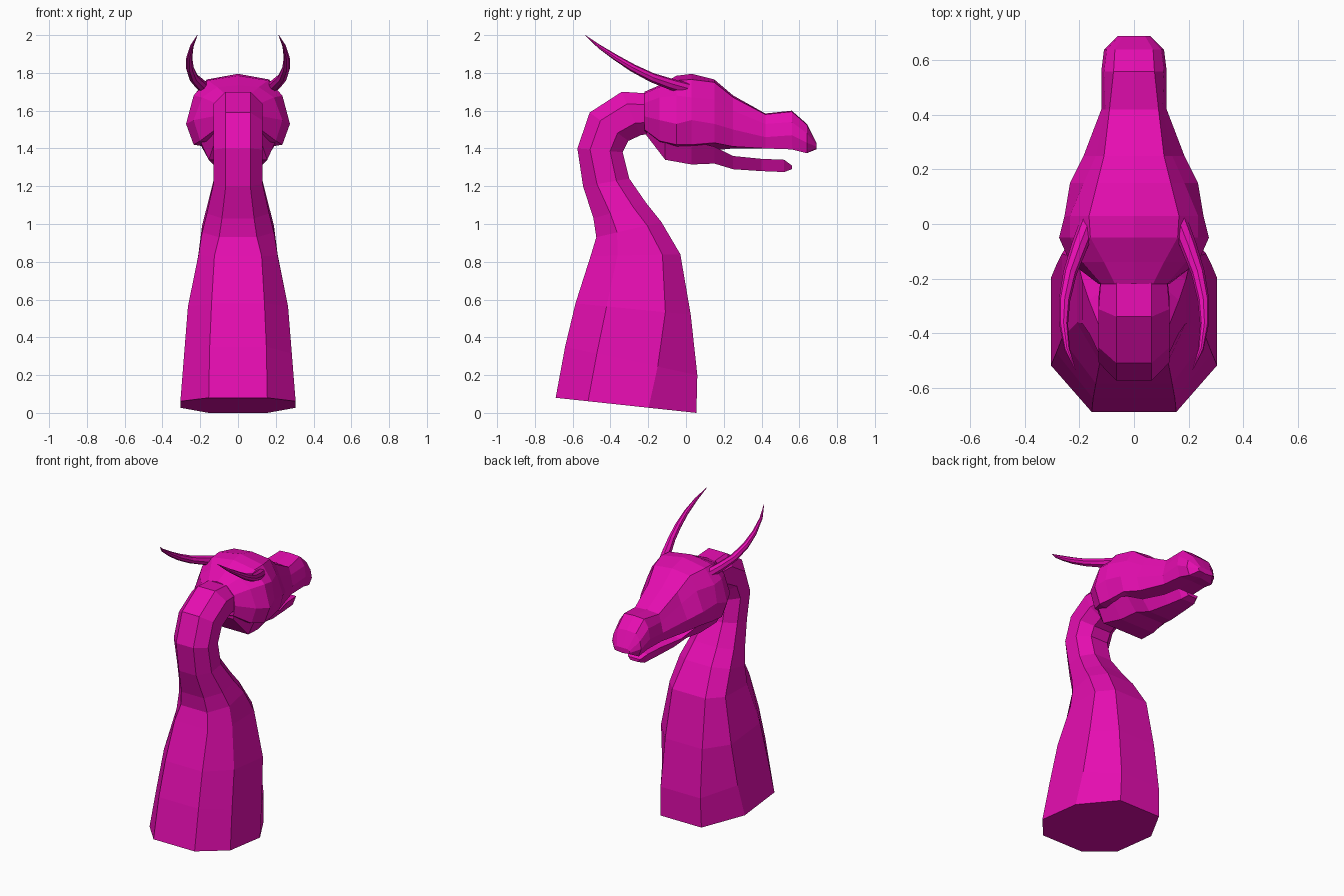
import bpy, bmesh, math
from mathutils import Vector

mat = bpy.data.materials.new("magenta")
mat.diffuse_color = (0.79, 0.004, 0.44, 1)


def loft(name, rings):
    """Skin a list of equal-length vertex rings, cap both ends, keep faces flat."""
    bm = bmesh.new()
    loops = [[bm.verts.new(p) for p in ring] for ring in rings]
    for a, b in zip(loops, loops[1:]):
        for i in range(len(a)):
            j = (i + 1) % len(a)
            bm.faces.new((a[i], a[j], b[j], b[i]))
    bm.faces.new(loops[0][::-1])
    bm.faces.new(loops[-1])
    bmesh.ops.recalc_face_normals(bm, faces=bm.faces)
    mesh = bpy.data.meshes.new(name)
    bm.to_mesh(mesh)
    bm.free()
    mesh.materials.append(mat)
    obj = bpy.data.objects.new(name, mesh)
    bpy.context.collection.objects.link(obj)
    return obj


# Neck: octagonal sections from a back point to a front point (y, z),
# then half width, half width of the flats, and side corner fractions
neck = [
    ((-.69, .08), (.055, 0), .305, .155, .23, .66),
    ((-.64, .35), (.06, .20), .285, .15, .24, .70),
    ((-.585, .58), (.025, .52), .265, .14, .27, .78),
    ((-.505, .83), (-.03, .84), .21, .125, .30, .80),
    ((-.475, .93), (-.13, 1.01), .19, .10, .32, .78),
    ((-.49, 1.03), (-.21, 1.11), .165, .085, .32, .75),
    ((-.545, 1.20), (-.30, 1.24), .13, .065, .30, .72),
    ((-.575, 1.40), (-.335, 1.38), .13, .065, .28, .72),
    ((-.51, 1.59), (-.305, 1.44), .13, .065, .28, .72),
    ((-.34, 1.70), (-.24, 1.47), .13, .065, .28, .72),
    ((-.18, 1.69), (-.18, 1.48), .12, .065, .28, .72),
]
rings = []
for back, front, w, flat, f1, f2 in neck:
    b, f = Vector((0, *back)), Vector((0, *front))
    half = [(flat, 0), (w, f1), (w, f2), (flat, 1)]
    full = half + [(-x, t) for x, t in reversed(half)]
    rings.append([b.lerp(f, t) + Vector((x, 0, 0)) for x, t in full])
loft("neck", rings)

# Skull and snout: y, top centre z, then (x, z) of crown edge, brow, cheek, lip; palate z
skull = [
    (-.22, 1.70, (.07, 1.69), (.12, 1.64), (.13, 1.57), (.12, 1.50), 1.48),
    (-.14, 1.735, (.11, 1.725), (.19, 1.67), (.235, 1.55), (.20, 1.44), 1.42),
    (-.05, 1.785, (.16, 1.76), (.235, 1.68), (.275, 1.53), (.235, 1.42), 1.38),
    (.03, 1.795, (.165, 1.765), (.235, 1.67), (.255, 1.55), (.225, 1.42), 1.38),
    (.15, 1.765, (.135, 1.75), (.185, 1.66), (.235, 1.53), (.21, 1.43), 1.39),
    (.25, 1.68, (.11, 1.67), (.14, 1.60), (.185, 1.50), (.165, 1.41), 1.40),
    (.42, 1.585, (.09, 1.58), (.105, 1.53), (.12, 1.46), (.11, 1.40), 1.40),
    (.56, 1.60, (.075, 1.595), (.11, 1.54), (.12, 1.47), (.10, 1.395), 1.40),
    (.64, 1.53, (.07, 1.525), (.10, 1.48), (.11, 1.43), (.09, 1.375), 1.39),
    (.69, 1.43, (.04, 1.43), (.055, 1.42), (.06, 1.41), (.05, 1.40), 1.395),
]
rings = []
for y, top, *side, low in skull:
    half = [(0, top)] + side + [(0, low)]
    full = half + [(-x, z) for x, z in reversed(side)]
    rings.append([(x, y, z) for x, z in full])
loft("skull", rings)

# Lower jaw: y, upper half width and z, lower half width and z
jaw = [
    (-.21, .13, 1.52, .11, 1.47), (-.11, .21, 1.46, .155, 1.34),
    (.03, .21, 1.44, .13, 1.315), (.15, .18, 1.41, .11, 1.32),
    (.25, .14, 1.36, .085, 1.29), (.40, .09, 1.345, .065, 1.28),
    (.52, .075, 1.34, .05, 1.275), (.56, .045, 1.31, .03, 1.29),
]
loft("lower_jaw", [[(a, y, za), (b, y, zb), (-b, y, zb), (-a, y, za)]
                   for y, a, za, b, zb in jaw])

# Horns: tapering tubes swept along an arc, on both sides
path = [Vector(p) for p in [
    (.165, .01, 1.715), (.20, -.08, 1.74), (.235, -.18, 1.775), (.255, -.28, 1.825),
    (.258, -.37, 1.88), (.245, -.46, 1.94), (.215, -.535, 2.0)]]
radii = [.032, .03, .025, .021, .016, .01, .001]
for sign, side in ((1, "right"), (-1, "left")):
    rings = []
    for i, (p, r) in enumerate(zip(path, radii)):
        tangent = path[min(i + 1, 6)] - path[max(i - 1, 0)]
        q = tangent.to_track_quat('Z', 'X')
        ring = [p + q @ Vector((r * math.cos(k * math.pi / 4), r * math.sin(k * math.pi / 4), 0))
                for k in range(8)]
        rings.append([(sign * v.x, v.y, v.z) for v in ring])
    loft(side + "_horn", rings)
